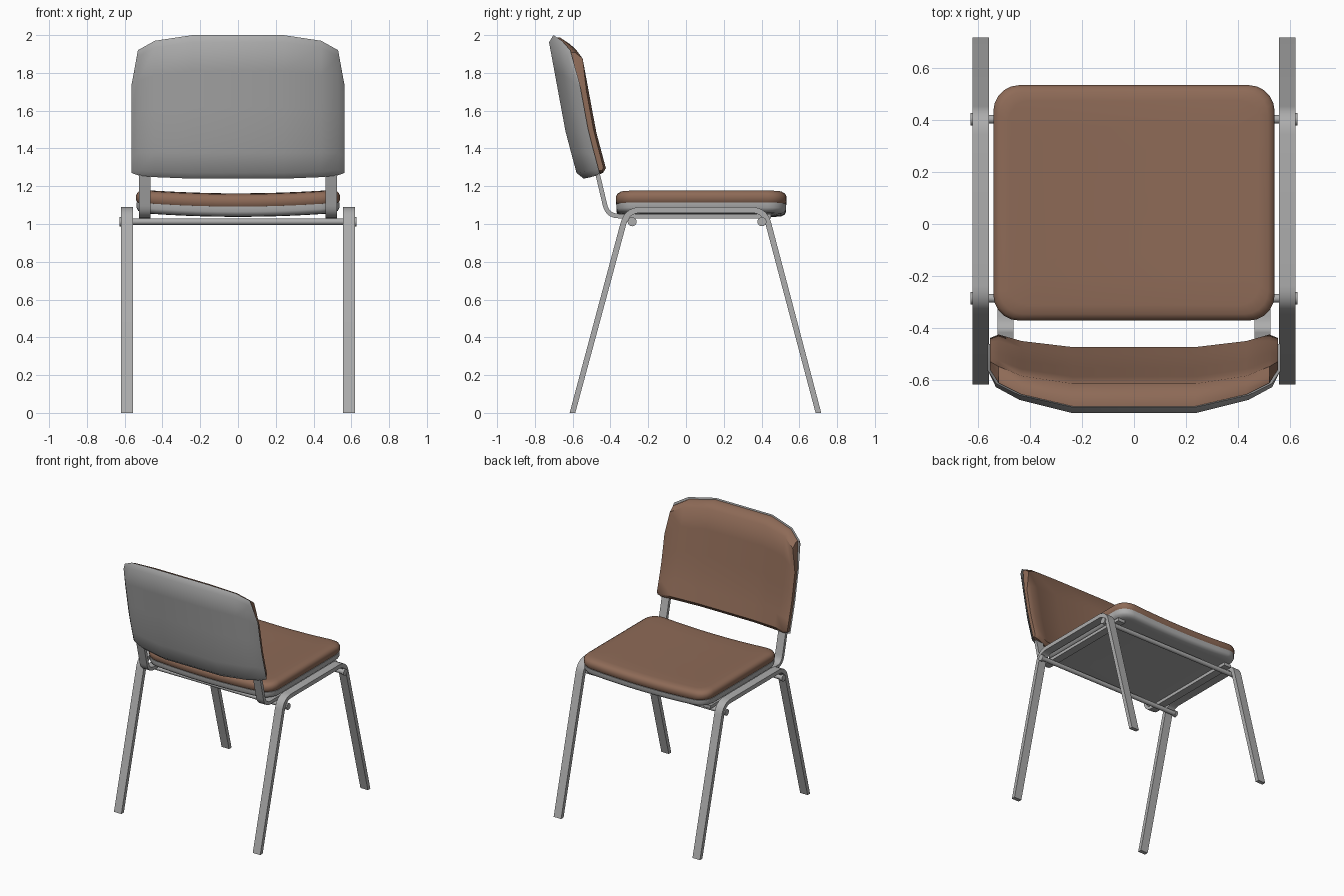
import bpy, bmesh, math
from mathutils import Vector

if "Cube" in bpy.data.objects:
    bpy.data.objects.remove(bpy.data.objects["Cube"])


def material(name, rgb):
    m = bpy.data.materials.new(name)
    m.diffuse_color = (*rgb, 1)
    m.use_nodes = True
    m.node_tree.nodes["Principled BSDF"].inputs["Base Color"].default_value = m.diffuse_color
    return m


GREY = material("grey metal", (0.42, 0.42, 0.42))
BROWN = material("brown leather", (0.27, 0.145, 0.095))


def make(name, bm, mat, angle=40):
    bmesh.ops.remove_doubles(bm, verts=bm.verts, dist=0.0005)
    bmesh.ops.recalc_face_normals(bm, faces=bm.faces)
    me = bpy.data.meshes.new(name)
    bm.to_mesh(me)
    bm.free()
    me.materials.append(mat)
    me.shade_smooth()
    me.set_sharp_from_angle(angle=math.radians(angle))
    ob = bpy.data.objects.new(name, me)
    bpy.context.collection.objects.link(ob)
    return ob


def lerp(x, table):
    for (a, fa), (b, fb) in zip(table, table[1:]):
        if x <= b:
            return fa + (fb - fa) * (x - a) / (b - a)
    return table[-1][1]


def fillet(points, radius, n=7):
    """Round the inner corners of a (y, z) path."""
    pts = [Vector(p) for p in points]
    out = [pts[0]]
    for a, b, c in zip(pts, pts[1:], pts[2:]):
        p, q = b + (a - b).normalized() * radius, b + (c - b).normalized() * radius
        for i in range(n + 1):
            t = i / n
            out.append(p * (1 - t) ** 2 + b * 2 * t * (1 - t) + q * t * t)
    return out + [pts[-1]]


def strip(name, path, x0, x1, thick):
    """Flat bar following a (y, z) path, wide along x."""
    bm = bmesh.new()
    rings = []
    for i, p in enumerate(path):
        d = (path[min(i + 1, len(path) - 1)] - path[max(i - 1, 0)]).normalized()
        n = Vector((-d.y, d.x)) * thick / 2
        a, b = p + n, p - n
        rings.append([bm.verts.new((x, q.x, max(q.y, 0)))
                      for x, q in ((x0, a), (x1, a), (x1, b), (x0, b))])
    for r, s in zip(rings, rings[1:]):
        for k in range(4):
            bm.faces.new((r[k], r[(k + 1) % 4], s[(k + 1) % 4], s[k]))
    bm.faces.new(rings[0])
    bm.faces.new(rings[-1])
    make(name, bm, GREY)


# Leg frames and backrest straps, one on each side
legs = fillet([(-0.601, -0.004), (-0.312, 1.075), (0.417, 1.075), (0.701, -0.004)], 0.075)
strap = fillet([(-0.50, 1.40), (-0.415, 1.042), (0.45, 1.042)], 0.06)
for side, s in (("left", -1), ("right", 1)):
    strip(side + "_leg_frame", legs, s * 0.556, s * 0.619, 0.031)
    strip(side + "_back_strap", strap, s * 0.462, s * 0.524, 0.024)

# Cross rods with larger end caps
for label, y in (("back", -0.285), ("front", 0.402)):
    bm = bmesh.new()
    prof = [(-0.628, 0.024), (-0.61, 0.024), (-0.61, 0.017),
            (0.61, 0.017), (0.61, 0.024), (0.628, 0.024)]
    rings = [[bm.verts.new((x, y + r * math.cos(a * math.pi / 8), 1.012 + r * math.sin(a * math.pi / 8)))
              for a in range(16)] for x, r in prof]
    for r, q in zip(rings, rings[1:]):
        for k in range(16):
            bm.faces.new((r[k], r[(k + 1) % 16], q[(k + 1) % 16], q[k]))
    bm.faces.new(rings[0])
    bm.faces.new(rings[-1])
    make(label + "_cross_rod", bm, GREY)


# Seat: stacked rounded rectangles, dished across the width
def seat_ring(bm, inset, z):
    hx, hy, cy = 0.54 - inset, 0.452 - inset, 0.081
    r = max(0.10 - inset * 0.4, 0.01)
    r = min(r, hx * 0.9, hy * 0.9)
    ring = []
    for q, (sx, sy) in enumerate(((1, 1), (-1, 1), (-1, -1), (1, -1))):
        for i in range(6):
            a = (q + i / 5) * math.pi / 2
            x = sx * (hx - r) + r * math.cos(a)
            y = cy + sy * (hy - r) + r * math.sin(a)
            ring.append(bm.verts.new((x, y, z + 0.022 * (x / 0.54) ** 2)))
        # extra points along the long sides that run across x
        if q in (0, 2):
            for t in (0.75, 0.5, 0.25, 0, -0.25, -0.5, -0.75):
                x = sx * t * (hx - r)
                ring.append(bm.verts.new((x, cy + sy * hy, z + 0.022 * (x / 0.54) ** 2)))
    return ring


def seat_part(name, layers, mat):
    bm = bmesh.new()
    rings = [seat_ring(bm, i, z) for i, z in layers]
    n = len(rings[0])
    for r, s in zip(rings, rings[1:]):
        for k in range(n):
            bm.faces.new((r[k], r[(k + 1) % n], s[(k + 1) % n], s[k]))
    bm.faces.new(rings[0])
    bm.faces.new(rings[-1])
    make(name, bm, mat)


flat = (0.16, 0.25, 0.35, 0.43)
seat_part("seat_cushion", [(i, 1.095) for i in flat[::-1]] +
          [(0.008, 1.092), (0.0, 1.105), (0.0, 1.13), (0.008, 1.146), (0.025, 1.157), (0.06, 1.161)] +
          [(i, 1.162) for i in flat], BROWN)
seat_part("seat_shell", [(i, 1.038) for i in flat[::-1]] +
          [(0.06, 1.038), (0.03, 1.04), (0.01, 1.05), (0.003, 1.065), (0.003, 1.092)] +
          [(i, 1.094) for i in flat], GREY)

# Backrest: each half column holds x, top z, bottom z, and the forward
# offsets of the shell back, the seam and the cushion front
HALF = [(0.24, 2.0, 1.24, 0.0, 0.03, 0.11), (0.44, 1.97, 1.248, 0.045, 0.07, 0.135),
        (0.53, 1.92, 1.258, 0.085, 0.105, 0.162), (0.563, 1.74, 1.27, 0.122, 0.122, 0.15)]
COLS = [(-c[0], *c[1:]) for c in HALF[::-1]] + HALF
ROWS = [0, 0.04, 0.18, 0.33, 0.5, 0.75, 0.95, 1]
LEAN = [(1.2, -0.56), (1.25, -0.574), (1.485, -0.637), (2.0, -0.732)]


def back_part(name, surfaces, inset, mat):
    bm = bmesh.new()
    grids = []
    for surf in surfaces:
        g = []
        for x, top, bot, back, seam, front in COLS:
            col = []
            for t in ROWS:
                off = (back, seam, front)[surf]
                if t in (0, 1):    # rounded upper and lower edges
                    off = seam + (0, 0, (front - seam) * (0.6 if t == 0 else 0.4))[surf]
                z = bot + inset + (top - bot - 2 * inset) * t
                col.append(bm.verts.new((x * (1 - 1.6 * inset), lerp(z, LEAN) + off, z)))
            g.append(col)
        grids.append(g)
    nc, nr = len(COLS), len(ROWS)
    for g in grids:
        for i in range(nc - 1):
            for j in range(nr - 1):
                bm.faces.new((g[i][j], g[i + 1][j], g[i + 1][j + 1], g[i][j + 1]))
    # side wall joining both surfaces
    rim = ([(i, 0) for i in range(nc)] + [(nc - 1, j) for j in range(1, nr)] +
           [(i, nr - 1) for i in range(nc - 2, -1, -1)] + [(0, j) for j in range(nr - 2, 0, -1)])
    a, b = grids
    for (i, j), (k, m) in zip(rim, rim[1:] + rim[:1]):
        bm.faces.new((a[i][j], a[k][m], b[k][m], b[i][j]))
    make(name, bm, mat, 45)


back_part("backrest_shell", (0, 1), 0, GREY)
back_part("backrest_cushion", (1, 2), 0.012, BROWN)
